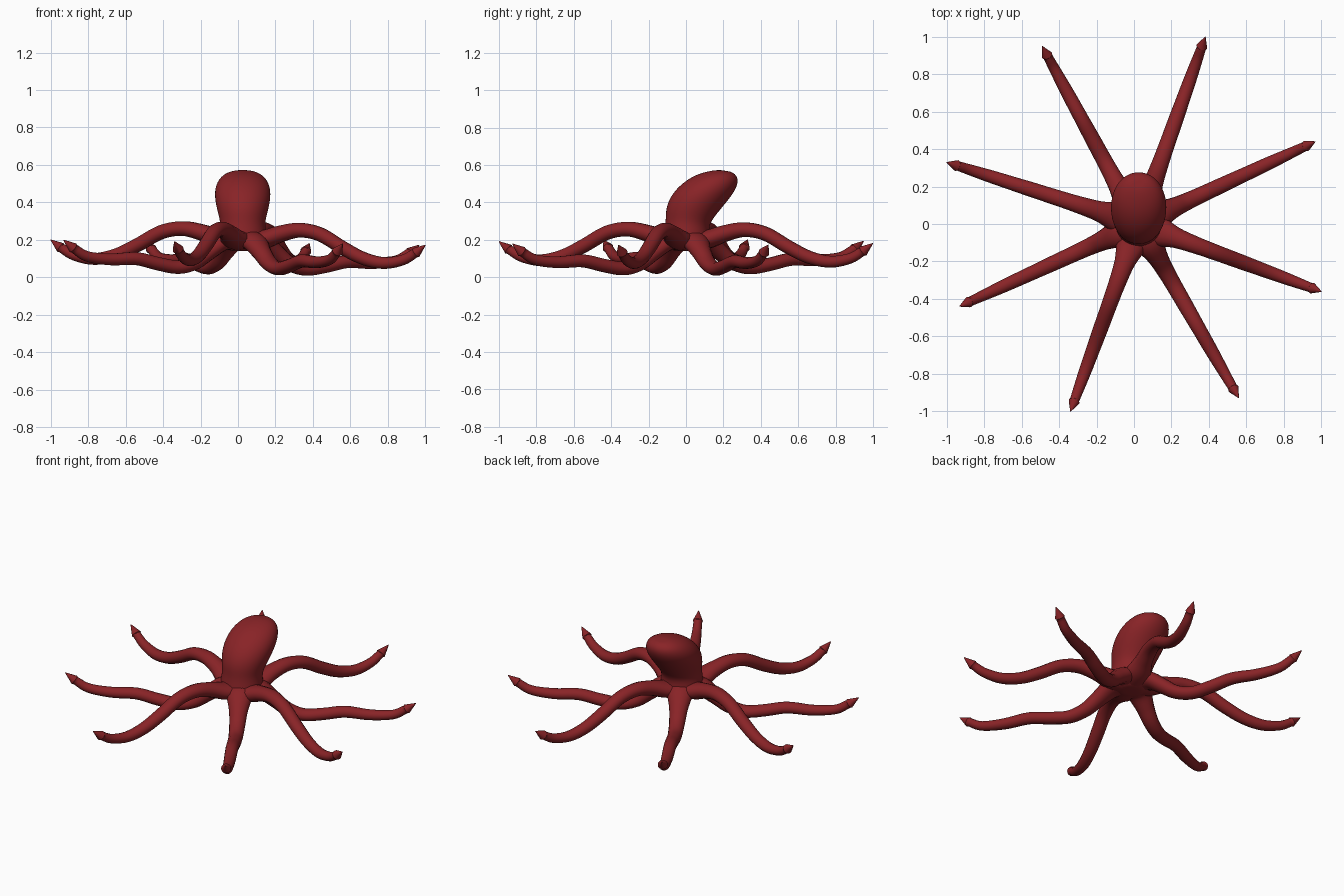
import bpy, bmesh, math
from mathutils import Vector

cube = bpy.data.objects.get("Cube")
if cube:
    bpy.data.objects.remove(cube, do_unlink=True)

CENTRE_X = 0.025
TILT = -0.014

skin = bpy.data.materials.new("dark_red_skin")
skin.use_nodes = True
colour = (0.25, 0.017, 0.02, 1)
skin.diffuse_color = colour
skin.node_tree.nodes["Principled BSDF"].inputs["Base Color"].default_value = colour


def loft(name, rings, sides, levels=0):
    """Skin elliptical rings given as (centre, half axis, half axis)."""
    bm = bmesh.new()
    loops = []
    for c, a, b in rings:
        angles = [math.tau * i / sides for i in range(sides)]
        loops.append([bm.verts.new(c + a * math.cos(t) + b * math.sin(t)) for t in angles])
    for lower, upper in zip(loops, loops[1:]):
        for i in range(sides):
            j = (i + 1) % sides
            bm.faces.new((lower[i], lower[j], upper[j], upper[i]))
    # close both ends with a fan around the middle
    for loop, centre in ((loops[0], rings[0][0]), (loops[-1], rings[-1][0])):
        mid = bm.verts.new(centre)
        for i in range(sides):
            bm.faces.new((loop[i], loop[(i + 1) % sides], mid))
    bmesh.ops.recalc_face_normals(bm, faces=bm.faces)
    mesh = bpy.data.meshes.new(name)
    bm.to_mesh(mesh)
    bm.free()
    obj = bpy.data.objects.new(name, mesh)
    bpy.context.collection.objects.link(obj)
    mesh.materials.append(skin)
    if levels:
        mod = obj.modifiers.new("smooth", "SUBSURF")
        mod.levels = mod.render_levels = levels
    bpy.ops.object.select_all(action="DESELECT")
    obj.select_set(True)
    bpy.context.view_layer.objects.active = obj
    bpy.ops.object.shade_smooth_by_angle(angle=math.radians(50))
    return obj


def spline(points, steps):
    """Smooth interpolation through the given stations."""
    pts = [Vector(p) for p in points]
    pts = [pts[0] * 2 - pts[1]] + pts + [pts[-1] * 2 - pts[-2]]
    out = []
    for p0, p1, p2, p3 in zip(pts, pts[1:], pts[2:], pts[3:]):
        for s in range(steps):
            t = s / steps
            out.append(0.5 * (2 * p1 + (p2 - p0) * t
                              + (2 * p0 - 5 * p1 + 4 * p2 - p3) * t * t
                              + (3 * p1 - p0 - 3 * p2 + p3) * t ** 3))
    return out + [pts[-2]]


# Head and body: front y, front z, back y, back z, half width
HEAD = [
    (-0.07, 0.14, 0.08, 0.14, 0.08),
    (-0.13, 0.18, 0.13, 0.18, 0.13),
    (-0.12, 0.24, 0.13, 0.23, 0.13),
    (-0.11, 0.30, 0.125, 0.28, 0.12),
    (-0.112, 0.36, 0.16, 0.33, 0.135),
    (-0.09, 0.43, 0.215, 0.395, 0.152),
    (-0.03, 0.5, 0.262, 0.455, 0.152),
    (0.05, 0.55, 0.282, 0.505, 0.128),
    (0.13, 0.57, 0.275, 0.54, 0.09),
    (0.18, 0.574, 0.25, 0.562, 0.045),
]
rings = []
for fy, fz, by, bz, w in HEAD:
    front, back = Vector((CENTRE_X, fy, fz)), Vector((CENTRE_X, by, bz))
    rings.append(((front + back) / 2, Vector((w, 0, 0)), (back - front) / 2))
loft("head_and_body", rings, 16, levels=2)

# Arm courses: distance out, height, half width, half thickness
ARCHED = [
    (0.04, 0.19, 0.09, 0.05), (0.13, 0.205, 0.078, 0.05),
    (0.22, 0.235, 0.055, 0.045), (0.33, 0.256, 0.046, 0.04),
    (0.45, 0.235, 0.042, 0.038), (0.58, 0.165, 0.04, 0.037),
    (0.7, 0.11, 0.037, 0.035), (0.82, 0.087, 0.034, 0.032),
    (0.93, 0.105, 0.029, 0.028), (1.0, 0.142, 0.025, 0.025),
]
DIPPING = [
    (0.04, 0.2, 0.09, 0.05), (0.12, 0.19, 0.078, 0.05),
    (0.2, 0.135, 0.056, 0.045), (0.28, 0.078, 0.047, 0.04),
    (0.38, 0.05, 0.043, 0.037), (0.5, 0.066, 0.041, 0.036),
    (0.63, 0.092, 0.038, 0.035), (0.78, 0.086, 0.035, 0.032),
    (0.92, 0.1, 0.029, 0.028), (1.0, 0.142, 0.025, 0.025),
]
TIP = [(1.005, 0.145, 0.03, 0.029), (1.06, 0.186, 0.002, 0.002)]


def arm(name, course, degrees, length):
    stations = spline(course, 5) + [Vector(p) for p in TIP]
    heading = math.radians(degrees)
    out = Vector((math.cos(heading), math.sin(heading), 0))
    side = Vector((-out.y, out.x, 0))
    scale = length / TIP[-1][0]
    arm_rings = []
    for i, (r, z, w, h) in enumerate(stations):
        before, after = stations[max(i - 1, 0)], stations[min(i + 1, len(stations) - 1)]
        dr, dz = after[0] - before[0], after[1] - before[1]
        up = (Vector((0, 0, 1)) * dr - out * dz).normalized()
        c = out * r * scale + Vector((CENTRE_X, 0, z))
        c.z += TILT * c.x
        arm_rings.append((c, side * w, up * h))
    loft(name, arm_rings, 14)


ARMS = [
    ("back_left", 70.4, 1.06), ("left_back", 25, 1.04),
    ("left_front", -20.3, 1.04), ("front_left", -60.1, 1.07),
    ("front_right", -110, 1.064), ("right_front", -155.3, 1.052),
    ("right_back", 162.2, 1.076), ("back_right", 118.5, 1.08),
]
for i, (place, degrees, length) in enumerate(ARMS):
    arm(place + "_arm", DIPPING if i % 2 else ARCHED, degrees, length)
